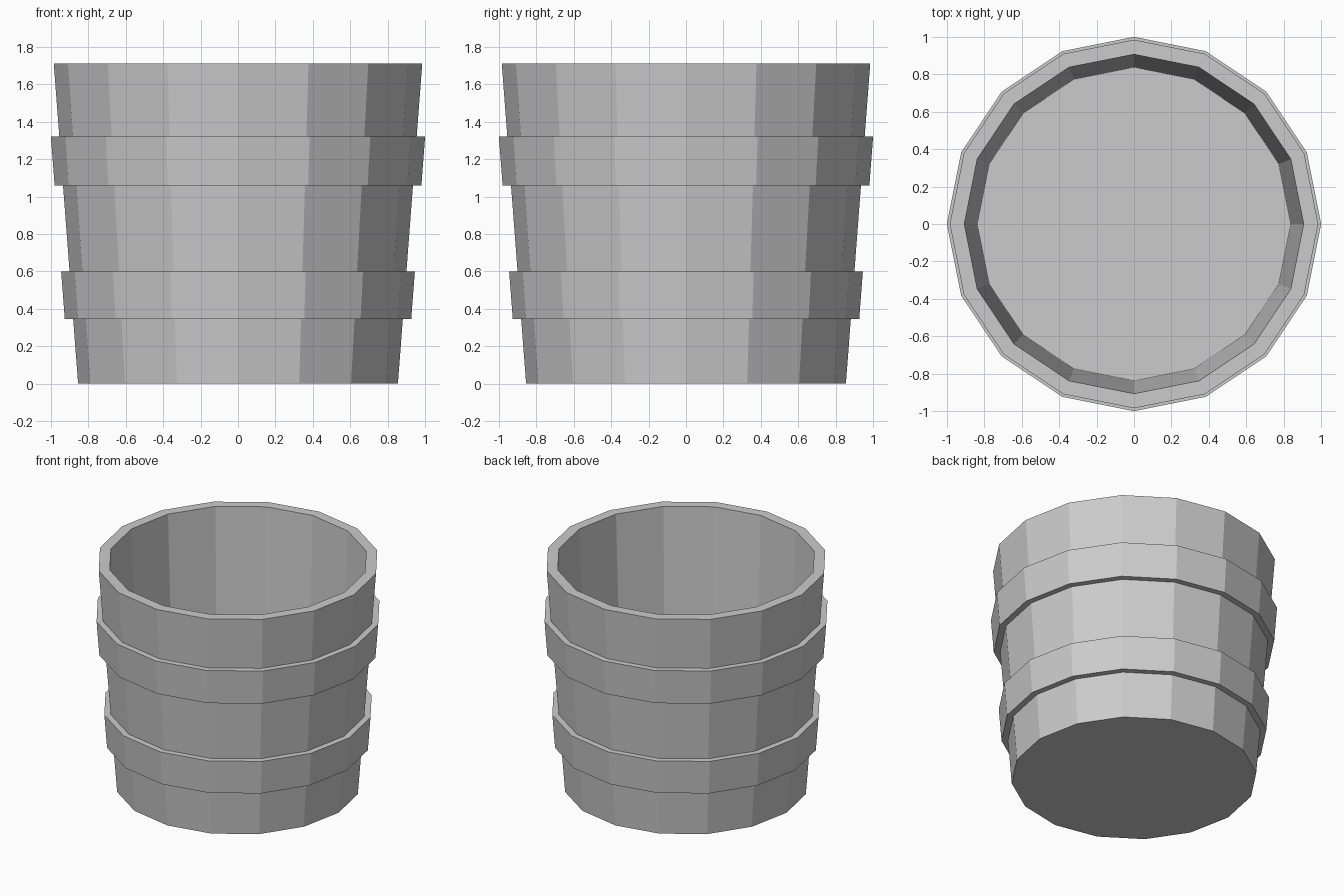
import bpy, bmesh
from math import cos, sin, tau

if "Cube" in bpy.data.objects:
    bpy.data.objects.remove(bpy.data.objects["Cube"])

SIDES = 16
HEIGHT = 1.71


def wall(z):
    """Outer radius of the tapered staves at height z."""
    return 0.855 + (0.985 - 0.855) * z / HEIGHT


def hoop(z0, z1, depth=0.045):
    """Profile points of a raised band around the wall."""
    return [(wall(z0), z0), (wall(z0) + depth, z0),
            (wall(z1) + depth, z1), (wall(z1), z1)]


def lathe(name, profile):
    """Revolve a profile into a faceted body, capped at both ends."""
    bm = bmesh.new()
    rings = [[bm.verts.new((r * cos(tau * i / SIDES), r * sin(tau * i / SIDES), z))
              for i in range(SIDES)] for r, z in profile]
    for a, b in zip(rings, rings[1:]):
        for i in range(SIDES):
            j = (i + 1) % SIDES
            bm.faces.new((a[i], a[j], b[j], b[i]))
    bm.faces.new(rings[0][::-1])
    bm.faces.new(rings[-1])
    bmesh.ops.recalc_face_normals(bm, faces=bm.faces)
    mesh = bpy.data.meshes.new(name)
    bm.to_mesh(mesh)
    bm.free()
    obj = bpy.data.objects.new(name, mesh)
    bpy.context.collection.objects.link(obj)
    return obj


# Outer wall with two hoops, flat rim, then inner wall down to the floor
profile = [(wall(0), 0)]
profile += hoop(0.345, 0.60)
profile += hoop(1.06, 1.32)
profile += [(wall(HEIGHT), HEIGHT), (0.907, HEIGHT), (0.838, 0.10)]
lathe("bucket", profile)
